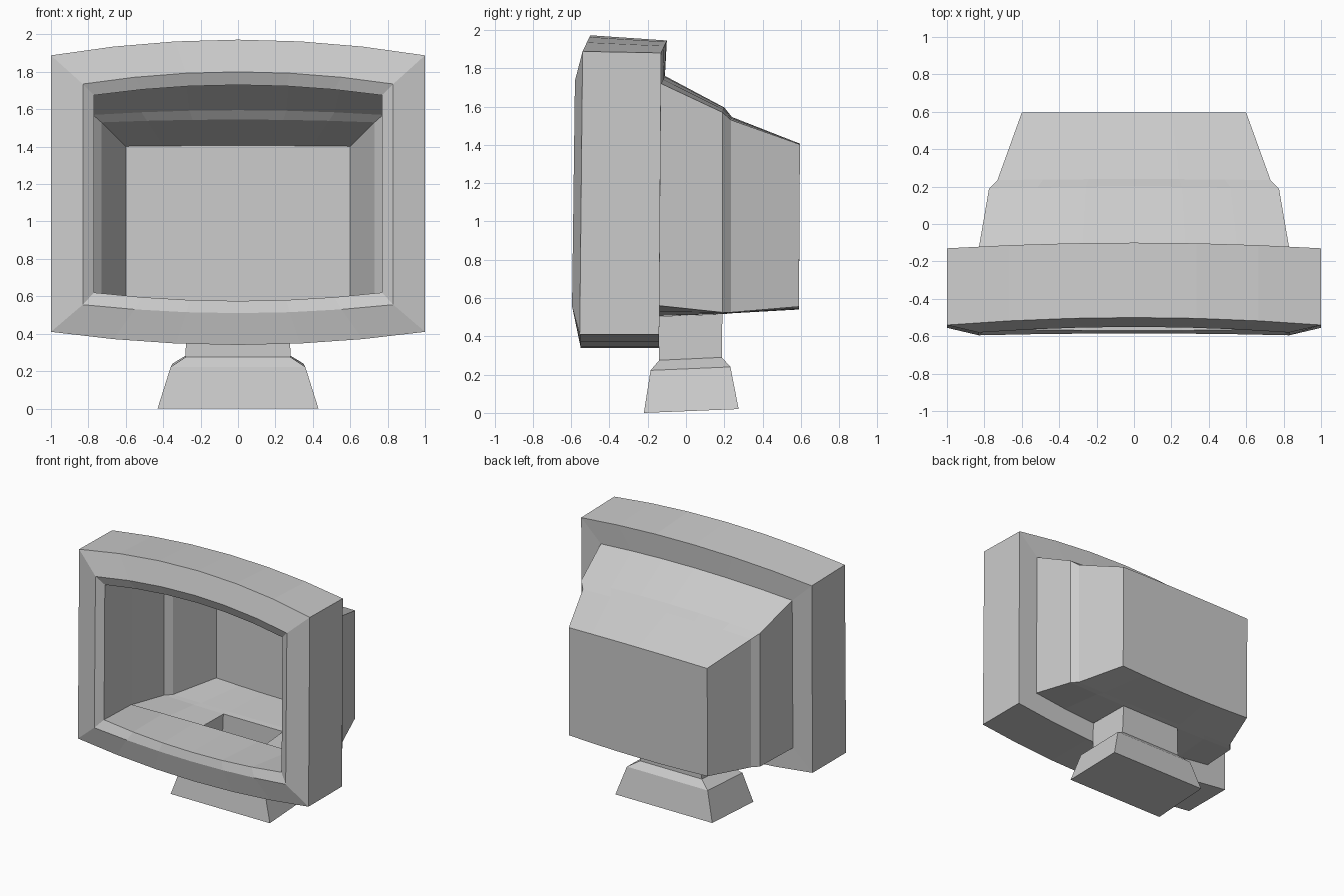
import bpy, bmesh

if "Cube" in bpy.data.objects:
    bpy.data.objects.remove(bpy.data.objects["Cube"])

N = 6  # facets across each bowed top or bottom edge


def ring(bm, half, tc, tm, bc, bmid):
    """Rectangular loop with bowed top and bottom.
    tc/tm and bc/bmid are (y, z) at the corner and the middle of each edge."""
    us = [-1 + 2 * i / N for i in range(N + 1)]

    def edge(c, m, order):
        return [bm.verts.new((half * u,
                              m[0] + (c[0] - m[0]) * u * u,
                              m[1] + (c[1] - m[1]) * u * u)) for u in order]
    return edge(bc, bmid, us) + edge(tc, tm, us[::-1])


def bridge(bm, a, b, skip=()):
    n = len(a)
    for i in range(n):
        if i not in skip:
            j = (i + 1) % n
            bm.faces.new((a[i], a[j], b[j], b[i]))


def finish(bm, name):
    bmesh.ops.recalc_face_normals(bm, faces=bm.faces)
    me = bpy.data.meshes.new(name)
    bm.to_mesh(me)
    bm.free()
    ob = bpy.data.objects.new(name, me)
    bpy.context.collection.objects.link(ob)
    return ob


# Screen surround: inner lip, front lip, front rim, back rim, neck of the casing
lip = (.77, (-.55, 1.675), (-.52, 1.73), (-.56, .62), (-.57, .575))
casing_front = (.83, (-.13, 1.72), (-.11, 1.76), (-.14, .56), (-.14, .50))
bezel = [
    lip,
    (.83, (-.58, 1.735), (-.55, 1.80), (-.595, .555), (-.585, .51)),
    (1.0, (-.54, 1.888), (-.50, 1.972), (-.555, .41), (-.55, .34)),
    (1.0, (-.13, 1.88), (-.10, 1.945), (-.14, .41), (-.14, .34)),
    casing_front,
]
bm = bmesh.new()
loops = [ring(bm, *r) for r in bezel]
for a, b in zip(loops, loops[1:]):
    bridge(bm, a, b)
# Inner lining with a flat sill, running back to the casing
liner = ring(bm, .825, (-.13, 1.718), (-.11, 1.757), (-.14, .565), (-.14, .57))
bridge(bm, liner, loops[0])
finish(bm, "screen_bezel")

# Tapering rear casing, open at the front and over the stand neck
casing = [
    casing_front,
    (.775, (.19, 1.57), (.20, 1.595), (.19, .525), (.19, .515)),
    (.73, (.235, 1.53), (.24, 1.545), (.235, .525), (.235, .52)),
    (.60, (.595, 1.402), (.595, 1.406), (.59, .555), (.59, .54)),
]
bm = bmesh.new()
loops = [ring(bm, *r) for r in casing]
for k, (a, b) in enumerate(zip(loops, loops[1:])):
    bridge(bm, a, b, skip=(N // 2 - 1, N // 2) if k == 0 else ())
last = loops[-1]
for i in range(N):
    bm.faces.new((last[i], last[i + 1], last[2 * N - i], last[2 * N + 1 - i]))
finish(bm, "rear_casing")

# Flared stand: (front half width, back half width, front y, z, back y, z)
stand = [
    (.277, .26, -.14, .505, .19, .516),
    (.28, .268, -.14, .275, .187, .29),
    (.36, .35, -.185, .222, .232, .24),
    (.43, .42, -.22, 0, .275, .02),
]
bm = bmesh.new()
loops = [[bm.verts.new(p) for p in ((-wf, yf, zf), (wf, yf, zf),
                                    (wb, yb, zb), (-wb, yb, zb))]
         for wf, wb, yf, zf, yb, zb in stand]
for a, b in zip(loops, loops[1:]):
    bridge(bm, a, b)
bm.faces.new(loops[-1])
finish(bm, "stand")
